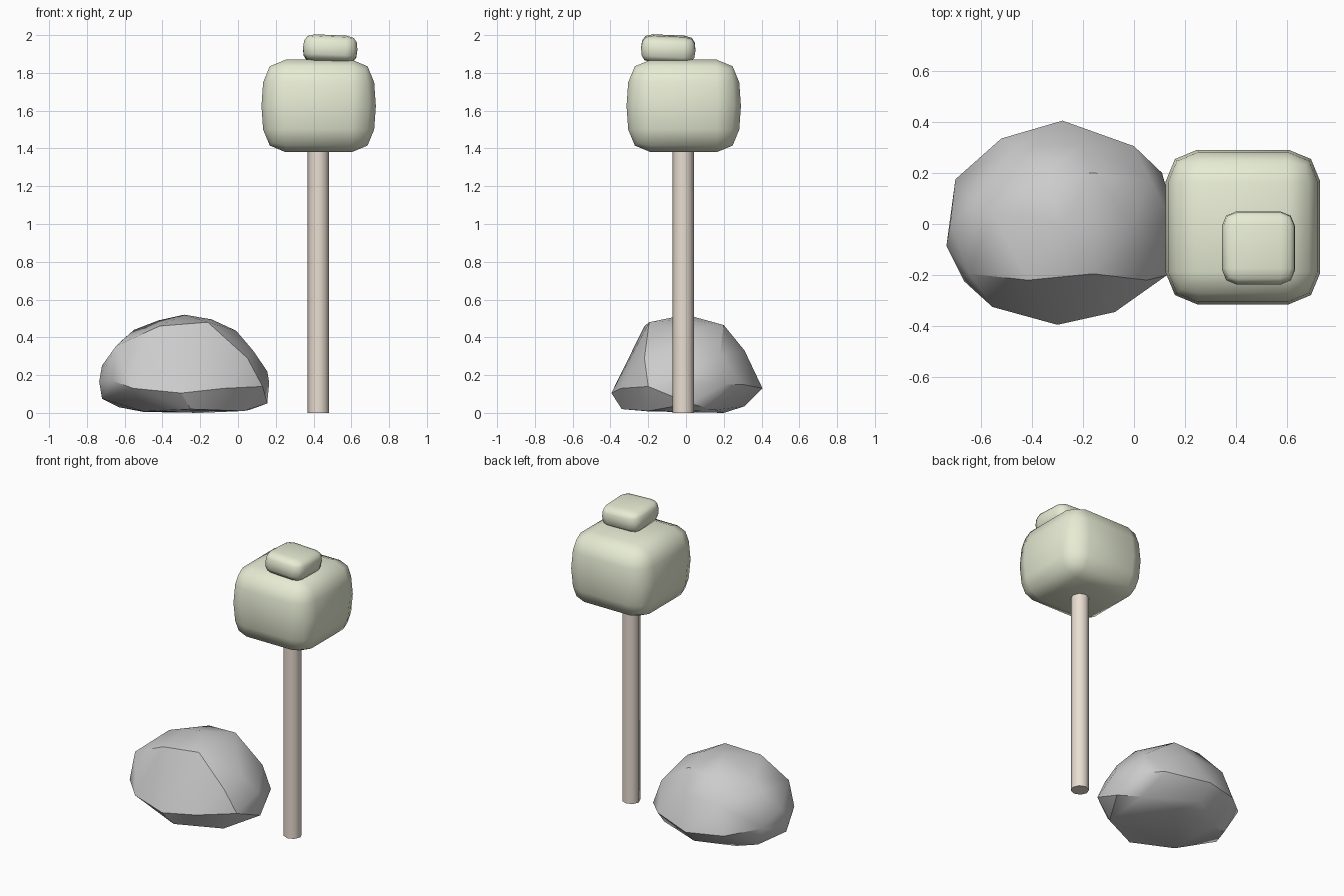
import bpy, bmesh
from math import radians
from mathutils import Matrix

if "Cube" in bpy.data.objects:
    bpy.data.objects.remove(bpy.data.objects["Cube"])


def material(name, rgb):
    mat = bpy.data.materials.new(name)
    mat.diffuse_color = (*rgb, 1)
    mat.use_nodes = True
    mat.node_tree.nodes["Principled BSDF"].inputs["Base Color"].default_value = mat.diffuse_color
    return mat


def finish(bm, name, mat=None, angle=60):
    bmesh.ops.recalc_face_normals(bm, faces=bm.faces[:])
    mesh = bpy.data.meshes.new(name)
    bm.to_mesh(mesh)
    bm.free()
    mesh.shade_smooth()
    mesh.set_sharp_from_angle(angle=radians(angle))
    if mat:
        mesh.materials.append(mat)
    obj = bpy.data.objects.new(name, mesh)
    bpy.context.collection.objects.link(obj)
    return obj


def foliage_block(name, loc, scale=(1, 1, 1), rot=(0, 0, 0)):
    """Two-segment rounded box with a slightly bulging middle loop."""
    bm = bmesh.new()
    bmesh.ops.create_cube(bm, size=1, matrix=Matrix.Diagonal((0.588, 0.588, 0.49, 1)))
    bmesh.ops.bevel(bm, geom=bm.edges[:], offset=0.12, segments=2, profile=0.5,
                    affect='EDGES', clamp_overlap=True)
    bmesh.ops.bisect_plane(bm, geom=bm.verts[:] + bm.edges[:] + bm.faces[:],
                           plane_co=(0, 0, 0), plane_no=(0, 0, 1))
    for v in bm.verts:
        if abs(v.co.z) < 0.001:
            v.co.x *= 1.03
            v.co.y *= 1.03
    obj = finish(bm, name, leaf)
    obj.location, obj.scale = loc, scale
    obj.rotation_euler = [radians(a) for a in rot]
    return obj


leaf = material("leaf_green", (0.80, 0.84, 0.66))
bark = material("bark", (0.82, 0.73, 0.64))

# Tree foliage: large block and small tilted block on top
foliage_block("foliage", (0.427, -0.012, 1.625))
foliage_block("foliage_top", (0.488, -0.094, 1.926), (0.475, 0.475, 0.29), (-2.5, 2.5, 0))

# Trunk
bm = bmesh.new()
bmesh.ops.create_cone(bm, cap_ends=True, segments=8, radius1=0.057, radius2=0.057, depth=1.5,
                      matrix=Matrix.Translation((0.426, -0.015, 0.75)))
finish(bm, "trunk", bark)

# Boulder: hull of corner points, crown down to base
boulder_points = [
    (-0.285, 0.0, 0.52), (-0.42, 0.03, 0.49), (-0.14, 0.0, 0.495), (-0.01, 0.0, 0.435),
    (-0.645, -0.195, 0.355), (-0.415, -0.22, 0.46), (-0.16, -0.195, 0.48), (0.05, -0.22, 0.29),
    (-0.55, 0.04, 0.44), (-0.63, 0.08, 0.37), (-0.16, 0.2, 0.465), (-0.36, 0.2, 0.46),
    (0.06, 0.18, 0.31), (0.08, -0.07, 0.33), (-0.465, 0.3, 0.32), (-0.2, 0.31, 0.33),
    (-0.72, 0.0, 0.25), (-0.70, 0.175, 0.18), (-0.735, -0.085, 0.165), (-0.665, -0.225, 0.17),
    (-0.555, -0.325, 0.13), (-0.30, -0.395, 0.105), (-0.075, -0.345, 0.13), (0.13, -0.2, 0.14),
    (0.165, 0.0, 0.16), (0.155, 0.0, 0.22), (0.11, 0.2, 0.15), (0.0, 0.305, 0.15),
    (-0.28, 0.405, 0.13), (-0.52, 0.335, 0.14), (-0.72, -0.06, 0.075), (0.155, 0.02, 0.05),
    (-0.63, 0.12, 0.03), (-0.28, 0.31, 0.035), (0.06, 0.15, 0.015), (-0.25, -0.34, 0.02),
    (0.03, -0.2, 0.01), (-0.5, -0.2, 0.008), (-0.5, 0.17, 0.005), (-0.2, 0.2, 0.0),
]
bm = bmesh.new()
for p in boulder_points:
    bm.verts.new(p)
hull = bmesh.ops.convex_hull(bm, input=bm.verts[:])
loose = [v for v in bm.verts if not v.link_faces]
bmesh.ops.delete(bm, geom=loose, context='VERTS')
finish(bm, "boulder", angle=30)
